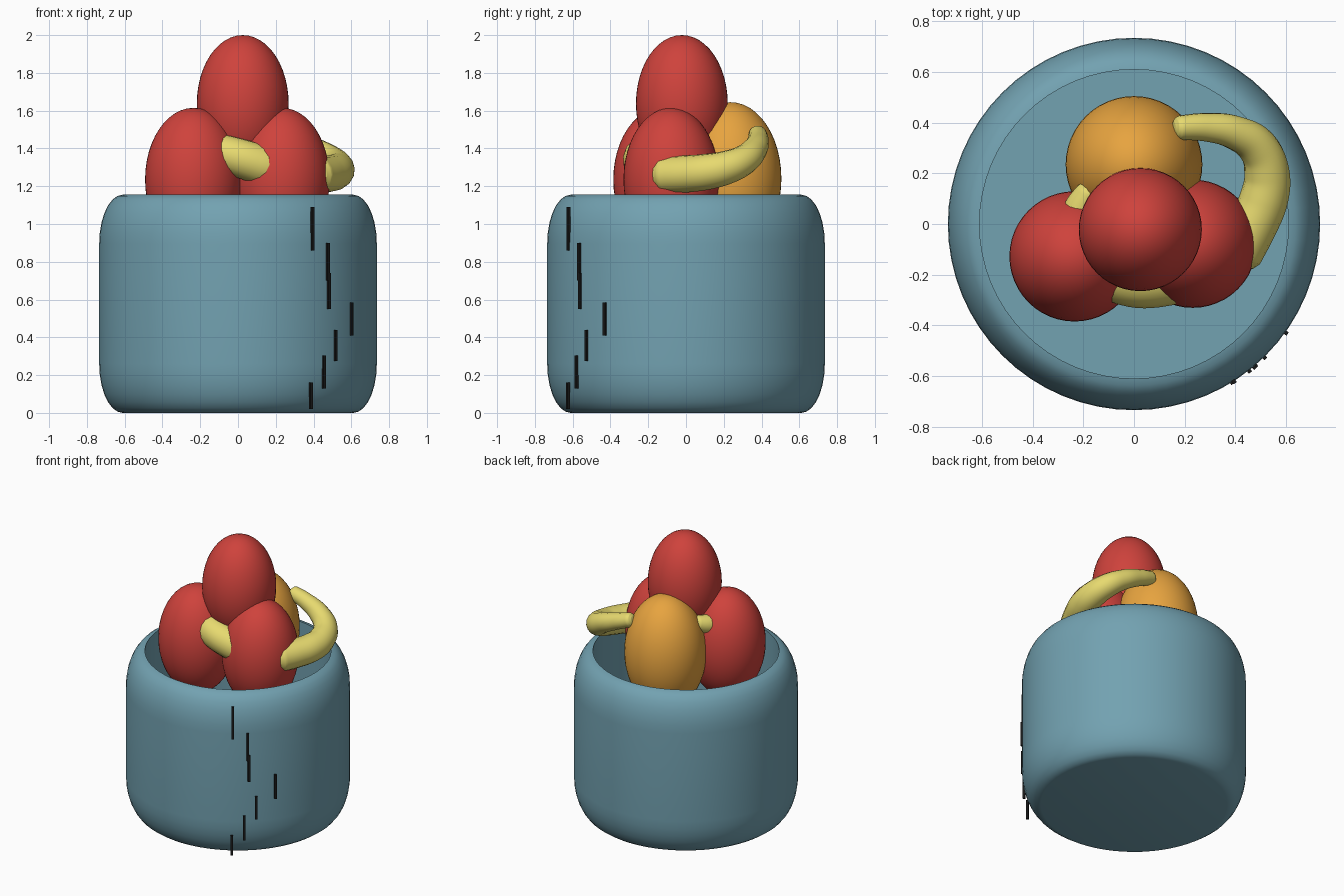
import bpy
import bmesh
import math
from mathutils import Vector

cube = bpy.data.objects.get("Cube")
if cube:
    bpy.data.objects.remove(cube, do_unlink=True)


def material(name, rgb):
    mat = bpy.data.materials.new(name)
    mat.use_nodes = True
    mat.diffuse_color = (*rgb, 1)
    mat.node_tree.nodes["Principled BSDF"].inputs["Base Color"].default_value = (*rgb, 1)
    return mat


BLUE = material("pot_blue", (0.17, 0.36, 0.44))
RED = material("fruit_red", (0.62, 0.055, 0.045))
ORANGE = material("fruit_orange", (0.80, 0.37, 0.05))
YELLOW = material("fruit_yellow", (0.80, 0.70, 0.16))
DARK = material("crack_dark", (0.01, 0.01, 0.01))


def finish(obj, name, mat, angle=40):
    obj.name = name
    obj.data.materials.append(mat)
    bpy.ops.object.select_all(action="DESELECT")
    obj.select_set(True)
    bpy.context.view_layer.objects.active = obj
    bpy.ops.object.shade_smooth_by_angle(angle=math.radians(angle))
    return obj


def lathe(name, profile, mat, sides=64):
    """Spin an (r, z) profile around the z axis."""
    bm = bmesh.new()
    verts = [bm.verts.new((r, 0, z)) for r, z in profile]
    edges = [bm.edges.new(pair) for pair in zip(verts, verts[1:])]
    bmesh.ops.spin(bm, geom=verts + edges, cent=(0, 0, 0), axis=(0, 0, 1),
                   angle=math.tau, steps=sides)
    bmesh.ops.remove_doubles(bm, verts=bm.verts, dist=0.0005)
    bmesh.ops.recalc_face_normals(bm, faces=bm.faces)
    mesh = bpy.data.meshes.new(name)
    bm.to_mesh(mesh)
    bm.free()
    obj = bpy.data.objects.new(name, mesh)
    bpy.context.collection.objects.link(obj)
    return finish(obj, name, mat)


def oval_fruit(name, center, radius, half_height, mat):
    bpy.ops.mesh.primitive_uv_sphere_add(segments=48, ring_count=24, location=center)
    obj = bpy.context.object
    obj.scale = (radius, radius, half_height)
    return finish(obj, name, mat)


def curved_fruit(name, points, mat):
    """Tapered tube through (x, y, z, radius) points with rounded ends."""
    curve = bpy.data.curves.new(name, "CURVE")
    curve.dimensions = "3D"
    curve.bevel_depth = 1
    curve.bevel_resolution = 6
    curve.resolution_u = 8
    # short shrinking extensions at each end make the rounded caps
    caps = []
    for tip, inner in ((points[0], points[1]), (points[-1], points[-2])):
        away = (Vector(tip[:3]) - Vector(inner[:3])).normalized()
        r = tip[3]
        caps.append([(*(Vector(tip[:3]) + away * r * d), r * s)
                     for d, s in ((0.3, 0.85), (0.5, 0.5), (0.55, 0.01))])
    path = caps[0][::-1] + points + caps[1]
    spline = curve.splines.new("BEZIER")
    spline.bezier_points.add(len(path) - 1)
    for bp, (x, y, z, r) in zip(spline.bezier_points, path):
        bp.co = (x, y, z)
        bp.radius = r
        bp.handle_left_type = bp.handle_right_type = "AUTO"
    obj = bpy.data.objects.new(name, curve)
    bpy.context.collection.objects.link(obj)
    bpy.ops.object.select_all(action="DESELECT")
    obj.select_set(True)
    bpy.context.view_layer.objects.active = obj
    bpy.ops.object.convert(target="MESH")
    return finish(bpy.context.object, name, mat, 60)


# Pot: rounded shoulders and foot, straight inner wall
OUTER, MOUTH, HEIGHT, ROUND = 0.735, 0.61, 1.155, 0.26
STEPS = 7
arc = [(MOUTH + (OUTER - MOUTH) * math.sin(a), ROUND * (1 - math.cos(a)))
       for a in (math.pi / 2 * i / STEPS for i in range(STEPS + 1))]
shoulder = [(r, HEIGHT - z) for r, z in reversed(arc)]
lathe("pot", [(0, 0)] + arc + shoulder + [(MOUTH, 0.1), (0, 0.1)], BLUE)

# Oval fruit piled in the pot
oval_fruit("top_red_fruit", (0.025, -0.022, 1.637), 0.243, 0.363, RED)
oval_fruit("right_red_fruit", (-0.235, -0.128, 1.235), 0.257, 0.38, RED)
oval_fruit("left_red_fruit", (0.232, -0.078, 1.235), 0.253, 0.38, RED)
oval_fruit("back_orange_fruit", (0, 0.235, 1.24), 0.27, 0.405, ORANGE)

# Curved yellow fruit wrapped around the pile
curved_fruit("left_curved_fruit", [
    (0.41, -0.11, 1.26, 0.1), (0.47, 0, 1.265, 0.098), (0.513, 0.1, 1.275, 0.096),
    (0.525, 0.2, 1.295, 0.09), (0.49, 0.3, 1.335, 0.08), (0.40, 0.36, 1.39, 0.068),
    (0.28, 0.382, 1.44, 0.056), (0.18, 0.38, 1.475, 0.048)], YELLOW)
curved_fruit("right_curved_fruit", [
    (0.25, -0.16, 1.27, 0.1), (0.13, -0.215, 1.31, 0.108), (-0.06, -0.215, 1.37, 0.1),
    (-0.19, -0.12, 1.40, 0.085), (-0.22, 0.03, 1.42, 0.07),
    (-0.175, 0.13, 1.45, 0.052)], YELLOW)

# Crack: short dark slivers down the pot wall, as (x, y, bottom, top)
slivers = [(0.395, -0.622, 0.86, 1.09), (0.475, -0.565, 0.70, 0.90),
           (0.48, -0.56, 0.55, 0.74), (0.60, -0.43, 0.41, 0.585),
           (0.515, -0.527, 0.275, 0.44), (0.455, -0.58, 0.13, 0.305),
           (0.387, -0.625, 0.02, 0.16)]
for i, (x, y, low, high) in enumerate(slivers, 1):
    bpy.ops.mesh.primitive_cube_add(size=1, location=(x, y, (low + high) / 2))
    sliver = bpy.context.object
    sliver.scale = (0.016, 0.016, high - low)
    sliver.rotation_euler.z = math.atan2(y, x)
    finish(sliver, f"crack_sliver_{i}", DARK)
